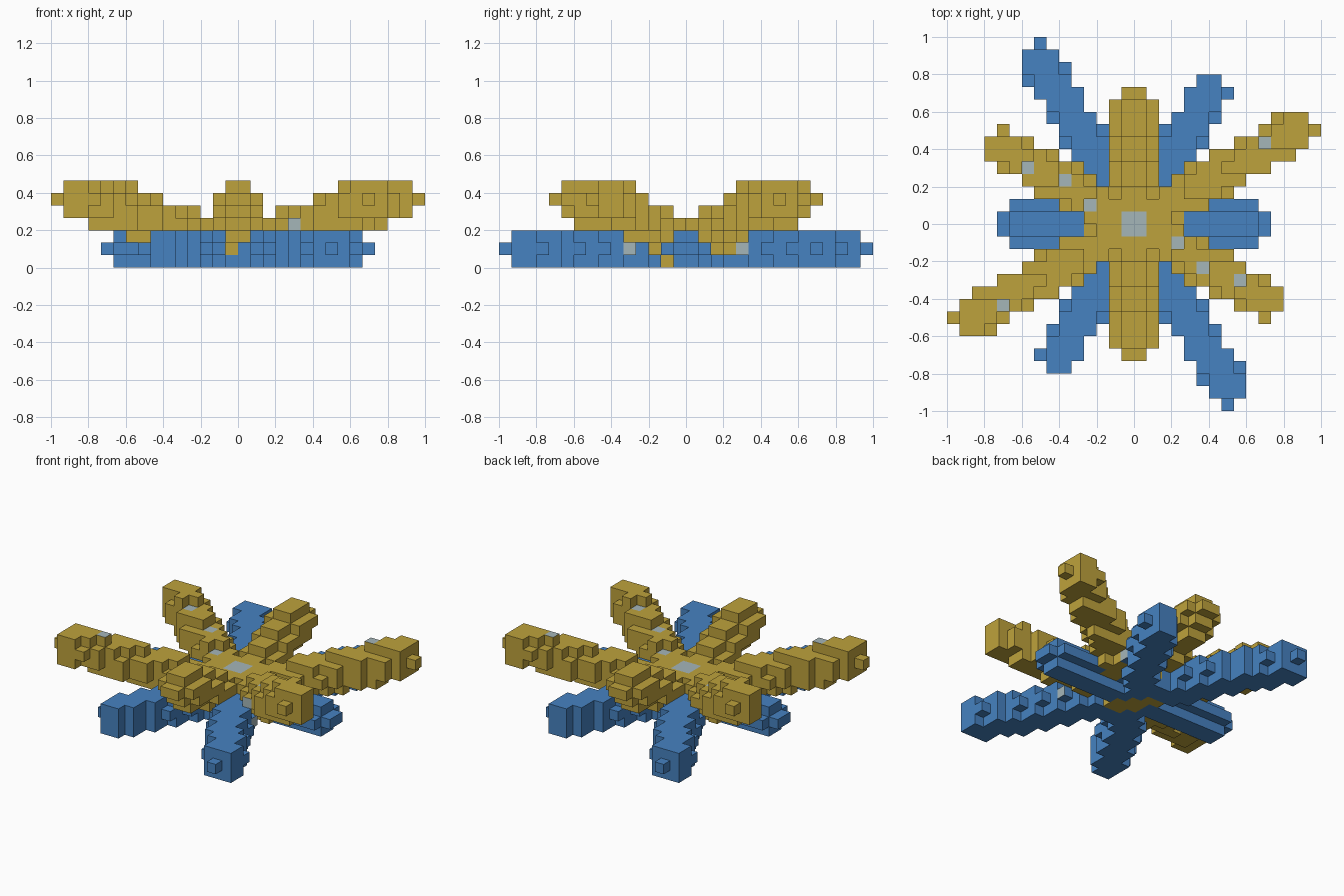
import bpy, bmesh, math
from mathutils import Vector

if "Cube" in bpy.data.objects:
    bpy.data.objects.remove(bpy.data.objects["Cube"])

UNIT = 1 / 15      # edge of one block
RADIUS = 1.7       # arm thickness in blocks
HALF = 16          # half of the block grid


def make_material(name, colour):
    m = bpy.data.materials.new(name)
    m.use_nodes = True
    m.diffuse_color = (*colour, 1)
    m.node_tree.nodes["Principled BSDF"].inputs["Base Color"].default_value = (*colour, 1)
    return m


blue = make_material("blue", (0.061, 0.223, 0.533))
gold = make_material("gold", (0.515, 0.361, 0.045))
grey = make_material("pale grey", (0.376, 0.468, 0.485))


def inside_arm(p, start, end):
    """True where p lies in a round-ended rod from start to end."""
    axis = end - start
    t = max(0, min(1, (p - start).dot(axis) / axis.length_squared))
    return (p - start - axis * t).length < RADIUS


# Twelve arms around the centre: flat blue ones and rising gold ones alternate
lengths = [9, 15, 12, 9, 15, 12]
arm_names = []
owner = {}
start = Vector((0, 0, 1.5))
for k in range(12):
    rising = k % 2 == 1
    a = math.radians(30 * k)
    if rising:
        length = {1: 15, 3: 9, 5: 12}[k % 6]
    else:
        length = {0: 9, 2: 12, 4: 15}[k % 6]
    end = Vector((length * math.cos(a), length * math.sin(a), 5.5 if rising else 1.5))
    arm_names.append(("upper_arm_" if rising else "lower_arm_") + str(k // 2 + 1))
    for i in range(-HALF, HALF):
        for j in range(-HALF, HALF):
            for h in range(8):
                if inside_arm(Vector((i + .5, j + .5, h + .5)), start, end):
                    owner[i, j, h] = k

# Pale grey spots: block faces picked by column and direction
spots = set()


def add_spot(cells, axis, sign):
    cell = max(cells, key=lambda c: c[axis] * sign)
    spots.add((cell, axis, sign))


top_columns = [(-9, 4), (-6, 3), (-4, 1), (10, 6), (0, 0), (0, -1)]
for i, j in top_columns:
    for column in ((i, j), (-1 - i, -1 - j)):
        add_spot([c for c in owner if c[:2] == column], 2, 1)
add_spot([c for c in owner if c[0] == 4 and c[2] == 3], 1, -1)
for j in (4, -5):
    add_spot([c for c in owner if c[1] == j and c[2] == 1], 0, 1)


def block_faces(cell):
    """Yield axis, sign and corners of every exposed face of a block."""
    for axis in range(3):
        for sign in (-1, 1):
            other = list(cell)
            other[axis] += sign
            if tuple(other) in owner:
                continue
            u, v = (axis + 1) % 3, (axis + 2) % 3
            corners = []
            for du, dv in ((0, 0), (1, 0), (1, 1), (0, 1)):
                p = list(cell)
                p[axis] += sign > 0
                p[u] += du
                p[v] += dv
                corners.append(tuple(p))
            yield axis, sign, corners if sign > 0 else corners[::-1]


# One object for each arm, with only its outer faces
for k, name in enumerate(arm_names):
    bm = bmesh.new()
    verts = {}
    for cell in [c for c in owner if owner[c] == k]:
        for axis, sign, corners in block_faces(cell):
            for p in corners:
                if p not in verts:
                    verts[p] = bm.verts.new(Vector(p) * UNIT)
            face = bm.faces.new([verts[p] for p in corners])
            face.material_index = int((cell, axis, sign) in spots)
    mesh = bpy.data.meshes.new(name)
    bm.to_mesh(mesh)
    bm.free()
    mesh.materials.append(gold if k % 2 else blue)
    mesh.materials.append(grey)
    bpy.context.collection.objects.link(bpy.data.objects.new(name, mesh))
